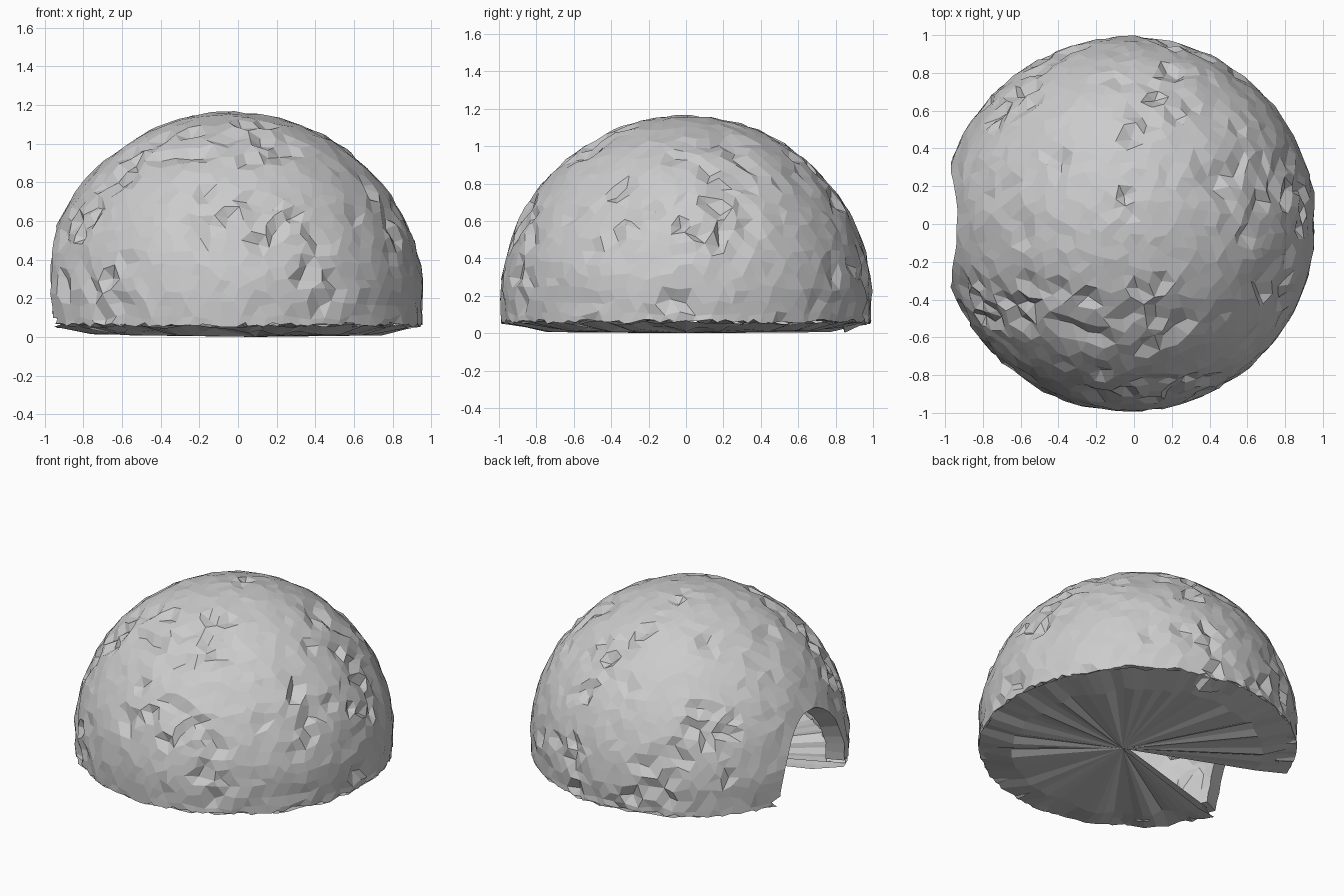
import bpy, bmesh, math, random
from mathutils import Vector, noise

if "Cube" in bpy.data.objects:
    bpy.data.objects.remove(bpy.data.objects["Cube"])

random.seed(7)
CX, CZ, R = -0.03, 0.17, 1.0      # dome centre and radius
BASE = 0.065                      # height of the lower rim
ARCH_W, ARCH_H = 0.36, 0.58       # half width and height of the doorway


def finish(bm, name):
    me = bpy.data.meshes.new(name)
    bm.to_mesh(me)
    bm.free()
    ob = bpy.data.objects.new(name, me)
    bpy.context.collection.objects.link(ob)
    return ob


def arch_r(p):
    """Below 1 inside the doorway arch on the -x side."""
    return math.hypot(p.y / ARCH_W, max(p.z, 0) / ARCH_H) if p.x < -0.5 else 9.0


# Rough snow shell: jittered sphere, cut at the bottom, with an arched doorway
bm = bmesh.new()
bmesh.ops.create_icosphere(bm, subdivisions=5, radius=R)
for v in bm.verts:
    n = (v.co + Vector([random.uniform(-0.018, 0.018) for _ in range(3)])).normalized()
    p = n * R + Vector((CX, 0, CZ))
    if p.z < CZ:                                  # upright wall near the ground
        k = 0.993 / max(0.2, math.hypot(n.x, n.y))
        p.x, p.y = CX + n.x * k, n.y * k
    r = arch_r(p)
    near_door = r < 1.2
    if 0.87 < r < 1.13:                           # snap to the doorway outline
        p.y /= r
        if p.z > 0:
            p.z /= r
        p.x = CX - math.sqrt(R * R - p.y ** 2 - max(0, p.z - CZ) ** 2)
    dent = random.uniform(-0.012, 0.0)
    if not near_door and noise.noise(n * 3.5) > 0.1 and random.random() < 0.5:
        dent = random.uniform(-0.045, -0.005)     # broken patches
    v.co = p + n * dent

bmesh.ops.bisect_plane(bm, geom=bm.verts[:] + bm.edges[:] + bm.faces[:],
                       plane_co=(0, 0, BASE), plane_no=(0, 0, -1), clear_outer=True)
door = [f for f in bm.faces if arch_r(f.calc_center_median()) < 1.0]
bmesh.ops.delete(bm, geom=door, context='FACES')
# drop loose slivers left in the doorway
slivers = [f for f in bm.faces if arch_r(f.calc_center_median()) < 1.1
           and sum(e.is_boundary for e in f.edges) > 1]
bmesh.ops.delete(bm, geom=slivers, context='FACES')
bmesh.ops.join_triangles(bm, faces=bm.faces[:], angle_face_threshold=0.25,
                         angle_shape_threshold=1.2)
for v in bm.verts:                                # uneven lower rim
    if abs(v.co.z - BASE) < 0.002:
        v.co.z += random.uniform(-0.015, 0.01)
shell = finish(bm, "dome_shell")
mod = shell.modifiers.new("thickness", 'SOLIDIFY')
mod.thickness = 0.12
mod.offset = -1


# Floor: crumpled fans meeting in the middle, open in a wedge at the doorway
def floor_fan(name, rings, apex_z, count=72):
    bm = bmesh.new()
    gap = math.asin(ARCH_W / R)
    start, span = math.pi + gap, 2 * (math.pi - gap)
    apex = bm.verts.new((0.09, 0, apex_z))
    rows = []
    for radius, lo, hi in rings:
        row = []
        for i in range(count + 1):
            a = start + span * i / count
            rr = radius + random.uniform(-0.012, 0.008)
            row.append(bm.verts.new((CX + rr * math.cos(a), rr * math.sin(a),
                                     random.uniform(lo, hi))))
        rows.append(row)
    for i in range(count):
        for a, b in zip(rows, rows[1:]):
            bm.faces.new((a[i], b[i], b[i + 1], a[i + 1]))
        bm.faces.new((rows[-1][i], apex, rows[-1][i + 1]))
    bmesh.ops.recalc_face_normals(bm, faces=bm.faces[:])
    return finish(bm, name)


floor_fan("floor_underside", [(0.985, 0.045, 0.07), (0.78, 0.005, 0.045)], 0.0)
floor_fan("floor_top", [(0.9, 0.04, 0.1)], 0.03)
